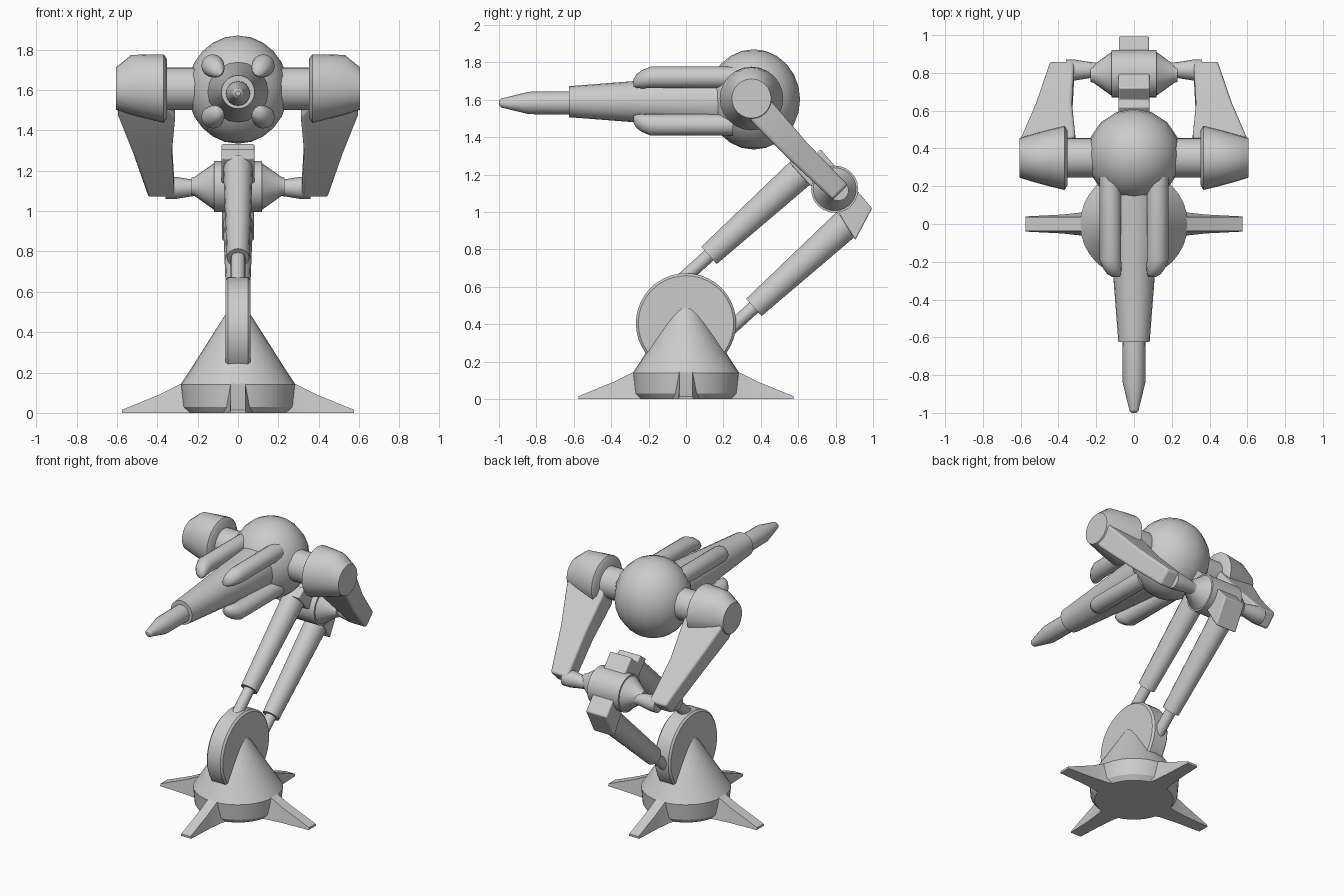
import bpy, bmesh
from math import sin, cos, pi, radians
from mathutils import Vector, Matrix

if "Cube" in bpy.data.objects:
    bpy.data.objects.remove(bpy.data.objects["Cube"])

grey = bpy.data.materials.new("plain grey")
grey.use_nodes = True
grey.diffuse_color = (0.6, 0.6, 0.6, 1)
grey.node_tree.nodes["Principled BSDF"].inputs["Base Color"].default_value = (0.6, 0.6, 0.6, 1)


def loft(name, rings, angle=35, bevel=0):
    """Skin a row of equal-sized rings and cap both ends."""
    bm = bmesh.new()
    loops = [[bm.verts.new(p) for p in ring] for ring in rings]
    n = len(loops[0])
    for a, b in zip(loops, loops[1:]):
        for i in range(n):
            j = (i + 1) % n
            bm.faces.new((a[i], a[j], b[j], b[i]))
    bm.faces.new(loops[0])
    bm.faces.new(loops[-1])
    bmesh.ops.recalc_face_normals(bm, faces=bm.faces)
    mesh = bpy.data.meshes.new(name)
    bm.to_mesh(mesh)
    bm.free()
    return finish(bpy.data.objects.new(name, mesh), angle, bevel)


def finish(obj, angle=35, bevel=0):
    if obj.name not in bpy.context.collection.objects:
        bpy.context.collection.objects.link(obj)
    obj.data.materials.append(grey)
    bpy.ops.object.select_all(action='DESELECT')
    obj.select_set(True)
    bpy.context.view_layer.objects.active = obj
    bpy.ops.object.shade_smooth_by_angle(angle=radians(angle))
    if bevel:
        mod = obj.modifiers.new("soft edges", 'BEVEL')
        mod.width = bevel
        mod.segments = 3
    return obj


def lathe(name, profile, origin, axis, seg=24, angle=35, bevel=0, wide=1):
    """Turn (distance, radius) pairs round an axis; wide scales along x."""
    axis = Vector(axis).normalized()
    side = Vector((1, 0, 0)) if abs(axis.x) < 0.5 else Vector((0, 1, 0))
    up = axis.cross(side)
    rings = []
    for t, r in profile:
        c = Vector(origin) + axis * t
        rings.append([c + side * (r * wide * cos(2 * pi * i / seg)) + up * (r * sin(2 * pi * i / seg))
                      for i in range(seg)])
    return loft(name, rings, angle, bevel)


def plate(name, outline, half, bevel=0):
    """Side outline in (y, z), extruded to +-half along x."""
    return loft(name, [[(x, y, z) for y, z in outline] for x in (-half, half)], 35, bevel)


# Base: skirt and cone, with four tapered feet
lathe("base", [(0, 0.25), (0.03, 0.275), (0.14, 0.285), (0.2, 0.245), (0.57, 0.01)],
      (0, 0, 0), (0, 0, 1), 32, 25)
foot_sections = [(0.14, 0.14, 0.06, 0.2), (0.2, 0.085, 0.045, 0.185), (0.27, 0.062, 0.036, 0.15),
                 (0.38, 0.05, 0.036, 0.095), (0.575, 0.04, 0.036, 0.015)]
for k, label in enumerate(("left", "back", "right", "front")):
    foot = loft(label + "_foot", [[(x, -low, 0), (x, low, 0), (x, top, z), (x, -top, z)]
                                  for x, low, top, z in foot_sections], 40)
    foot.data.transform(Matrix.Rotation(k * pi / 2, 4, 'Z'))

# Pivot wheel standing in the cone
lathe("pivot_wheel", [(-0.062, 0.255), (-0.05, 0.268), (0.05, 0.268), (0.062, 0.255)],
      (0, 0, 0.405), (1, 0, 0), 40)

# Two parallel telescopic struts
run = Vector((0, 0.487, 0.44)).normalized()
for label, start in (("upper", (0, 0.123, 0.768)), ("lower", (0, 0.363, 0.49))):
    lathe(label + "_piston", [(-0.2, 0.036), (0.1, 0.036)], start, run, 12)
    lathe(label + "_sleeve", [(0, 0.062), (0.67, 0.082)], start, run, 16, wide=0.9)
plate("upper_strut_head", [(0.555, 1.262), (0.665, 1.14), (0.77, 1.13), (0.805, 1.235),
                           (0.72, 1.335), (0.655, 1.275), (0.62, 1.31)], 0.082, 0.008)
plate("lower_strut_head", [(0.8, 1.02), (0.905, 0.85), (0.995, 1.02), (0.905, 1.125),
                           (0.8, 1.12)], 0.08, 0.008)

# Elbow hub between the arms
lathe("elbow_hub", [(-0.23, 0.043), (-0.215, 0.047), (-0.12, 0.115), (-0.12, 0.126),
                    (0.12, 0.126), (0.12, 0.115), (0.215, 0.047), (0.23, 0.043)],
      (0, 0.795, 1.122), (1, 0, 0), 24)

# Arms, elbows and shoulders, mirrored
HY, HZ = 0.35, 1.607
for label, s in (("left", 1), ("right", -1)):
    lathe(label + "_elbow", [(0.2, 0.04), (0.23, 0.042), (0.31, 0.055), (0.36, 0.055)],
          (0, 0.815, 1.115), (s, 0, 0), 16)
    rings = []
    for inner, outer, y, z, h in ((0.315, 0.445, 0.825, 1.105, 0.058), (0.328, 0.52, 0.6, 1.325, 0.066),
                                  (0.31, 0.595, 0.42, 1.52, 0.076), (0.36, 0.595, 0.36, 1.59, 0.076)):
        d = h * 0.7
        rings.append([(s * inner, y - d, z - d), (s * outer, y - d, z - d),
                      (s * outer, y + d, z + d), (s * inner, y + d, z + d)])
    loft(label + "_arm", rings, 35, 0.015)
    lathe(label + "_shoulder_axle", [(0.15, 0.105), (0.4, 0.105)], (0, HY, HZ), (s, 0, 0), 24)
    cap = lathe(label + "_shoulder", [(0.352, 0.145), (0.368, 0.17), (0.45, 0.15), (0.53, 0.128),
                                      (0.605, 0.105)], (0, HY, HZ), (s, 0, 0), 24)
    # Raise the crown of the shoulder so its top stays level
    for v in cap.data.vertices:
        reach = abs(v.co.x)
        if v.co.z > HZ and 0.4 < reach < 0.6:
            v.co.z = HZ + (v.co.z - HZ) * (1.13 if reach < 0.5 else 1.3)

# Head ball
bm = bmesh.new()
bmesh.ops.create_uvsphere(bm, u_segments=16, v_segments=12, radius=1,
                          matrix=Matrix.Translation((0, 0.362, 1.602)) @ Matrix.Diagonal((0.25, 0.248, 0.268, 1)))
ball = bpy.data.meshes.new("head_ball")
bm.to_mesh(ball)
bm.free()
finish(bpy.data.objects.new("head_ball", ball), 60)

# Cannon barrel and pointed nozzle
lathe("barrel", [(0, 0.083), (0.35, 0.11), (0.8, 0.15)], (0, -0.625, 1.59), (0, 1, 0), 20)
lathe("nozzle", [(0, 0.012), (0.012, 0.024), (0.16, 0.06), (0.4, 0.062)], (0, -1, 1.583), (0, 1, 0), 16, 30)

# Four side pods with noses slanted towards the barrel
for sx, across in ((1, "left"), (-1, "right")):
    for sz, height in ((1, "upper"), (-1, "lower")):
        rings = []
        for y, r, shift in ((-0.28, 0.02, 0.028), (-0.265, 0.036, 0.02), (-0.235, 0.049, 0.01),
                            (-0.19, 0.057, 0), (0.25, 0.057, 0)):
            cx, cz = sx * (0.125 - shift), 1.593 + sz * (0.127 - shift)
            rings.append([(cx + r * cos(i * pi / 8), y, cz + r * sin(i * pi / 8)) for i in range(16)])
        loft(f"{height}_{across}_pod", rings, 60)
